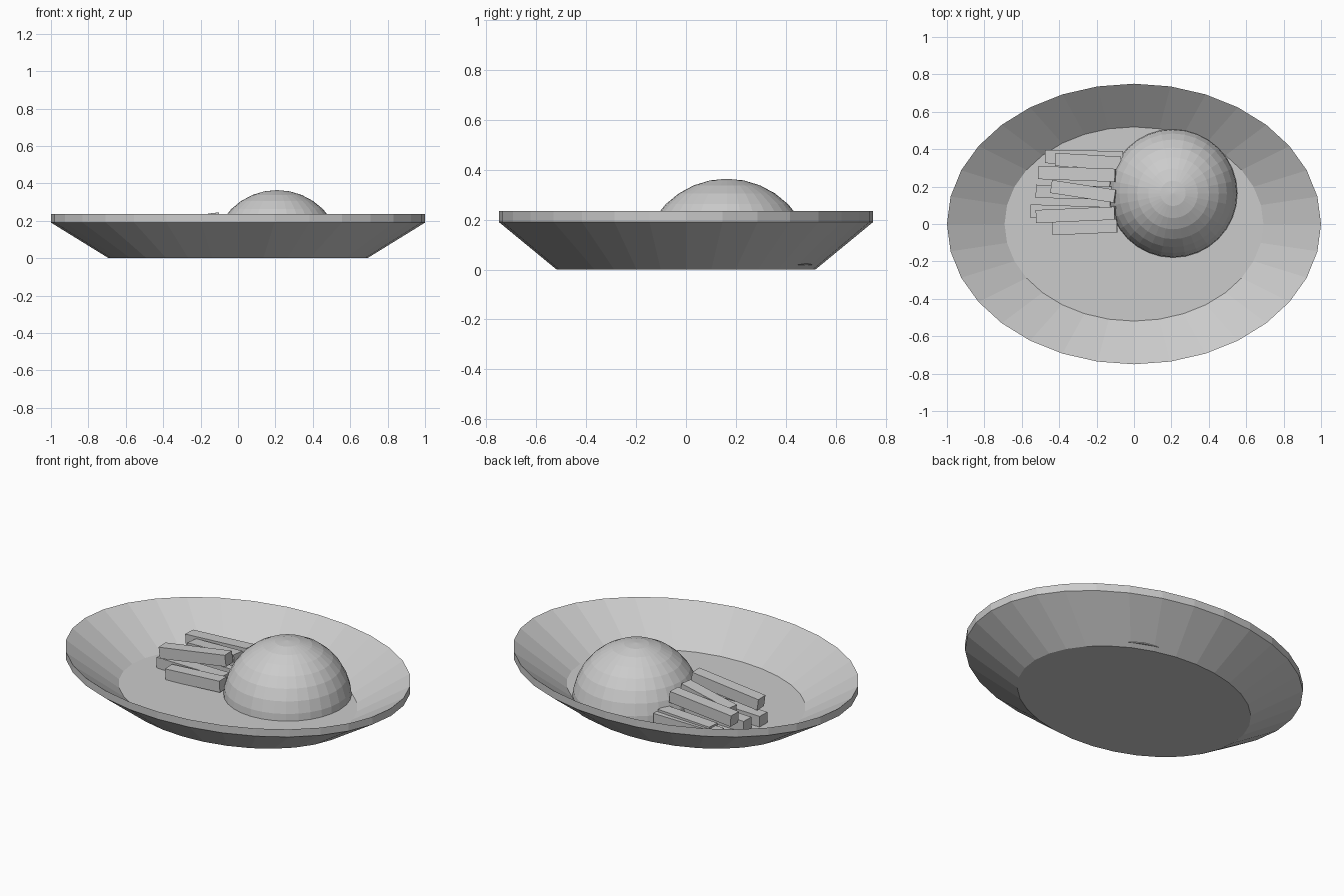
import bpy
import bmesh
import math
from mathutils import Vector

cube = bpy.data.objects.get("Cube")
if cube:
    bpy.data.objects.remove(cube, do_unlink=True)

# Single plain grey for everything
grey = bpy.data.materials.new("plain_grey")
grey.use_nodes = True
grey.diffuse_color = (0.6, 0.6, 0.6, 1)
grey.node_tree.nodes["Principled BSDF"].inputs["Base Color"].default_value = (0.6, 0.6, 0.6, 1)

SIDES = 32


def add_object(name, bm):
    bmesh.ops.recalc_face_normals(bm, faces=bm.faces)
    mesh = bpy.data.meshes.new(name)
    bm.to_mesh(mesh)
    bm.free()
    mesh.materials.append(grey)
    obj = bpy.data.objects.new(name, mesh)
    bpy.context.collection.objects.link(obj)
    return obj


# Oval plate: underside, outer slope, upright lip, inner slope, floor
def make_plate(profile, depth_ratio):
    bm = bmesh.new()
    rings = []
    for radius, z in profile:
        ring = []
        for i in range(SIDES):
            a = math.tau * i / SIDES
            ring.append(bm.verts.new((radius * math.cos(a), radius * depth_ratio * math.sin(a), z)))
        rings.append(ring)
    for low, high in zip(rings, rings[1:]):
        for i in range(SIDES):
            j = (i + 1) % SIDES
            bm.faces.new((low[i], low[j], high[j], high[i]))
    bm.faces.new(rings[0])
    bm.faces.new(rings[-1])
    return add_object("plate", bm)


make_plate([(0.692, 0), (1, 0.19), (1, 0.235), (0.692, 0.045)], 0.75)

# Faceted half-ball mound, sunk slightly into the plate floor
bm = bmesh.new()
bmesh.ops.create_uvsphere(bm, u_segments=SIDES, v_segments=16, radius=0.346)
cut = bmesh.ops.bisect_plane(bm, geom=bm.verts[:] + bm.edges[:] + bm.faces[:], dist=0.0001,
                             plane_co=(0, 0, 0), plane_no=(0, 0, 1), clear_inner=True)
bmesh.ops.holes_fill(bm, edges=[e for e in bm.edges if e.is_boundary])
mound = add_object("mound", bm)
mound.location = (0.209, 0.164, 0.018)


# Square sticks, each laid between two end points
def make_stick(name, start, end, thickness=0.066):
    start, end = Vector(start), Vector(end)
    bm = bmesh.new()
    bmesh.ops.create_cube(bm, size=1)
    bmesh.ops.scale(bm, vec=((end - start).length, 0.07, thickness), verts=bm.verts)
    stick = add_object(name, bm)
    run = end - start
    stick.location = (start + end) / 2
    stick.rotation_euler = (0, -math.atan2(run.z, math.hypot(run.x, run.y)), math.atan2(run.y, run.x))


# Lower layer on the floor, then three sticks leaning on top
sticks = [
    ((-0.475, 0.36, 0.07), (-0.06, 0.355, 0.07)),
    ((-0.42, 0.345, 0.08), (-0.07, 0.325, 0.085)),
    ((-0.525, 0.175, 0.078), (-0.12, 0.165, 0.08)),
    ((-0.555, 0.07, 0.075), (-0.12, 0.055, 0.08)),
    ((-0.435, -0.025, 0.075), (-0.09, -0.01, 0.088)),
    ((-0.51, 0.275, 0.145), (-0.1, 0.26, 0.175)),
    ((-0.44, 0.2, 0.14), (-0.1, 0.148, 0.178)),
    ((-0.52, 0.04, 0.155), (-0.1, 0.058, 0.212)),
]
for number, (start, end) in enumerate(sticks, 1):
    make_stick(f"stick_{number}", start, end)
